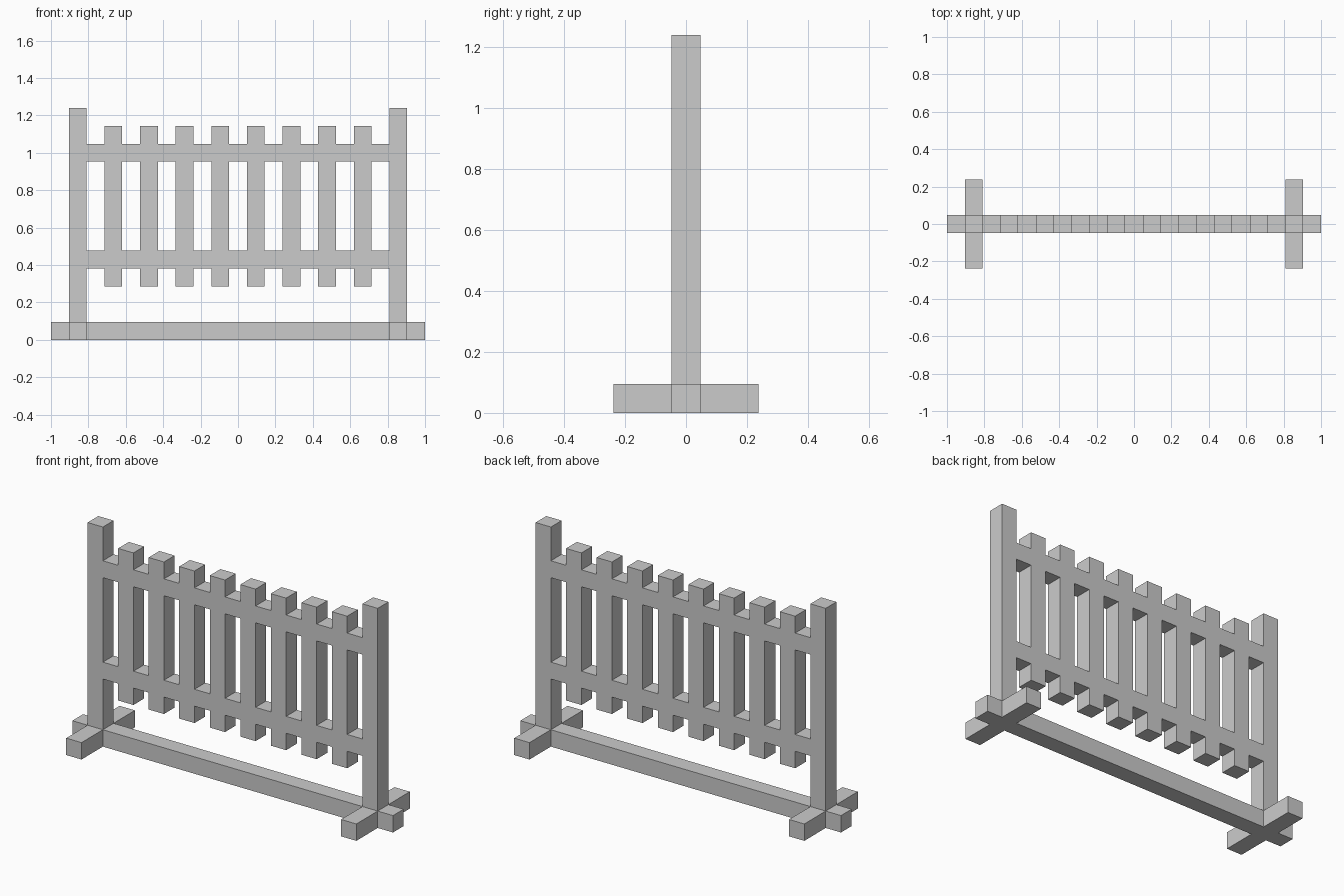
import bpy, bmesh
from itertools import product
from mathutils import Vector

if "Cube" in bpy.data.objects:
    bpy.data.objects.remove(bpy.data.objects["Cube"])

U = 2 / 21  # timber thickness; all sizes below are in this unit


def box(x0, x1, z0, z1, y=0.5):
    return ((x0, -y, z0), (x1, y, z1))


# Base: long beam with a cross foot at each end
beam = [box(-10.5, 10.5, 0, 1)]
feet = [box(s * 9 - 0.5, s * 9 + 0.5, 0, 1, 2.5) for s in (-1, 1)]


# Posts, divided where the rails join
def post(s):
    levels = (1, 4, 5, 10, 11, 13)
    return [box(s * 9 - 0.5, s * 9 + 0.5, a, b) for a, b in zip(levels, levels[1:])]


# Panel: two rails with eight pickets flush between the posts
rails = [box(-8.5, 8.5, z, z + 1) for z in (4, 10)]
pickets = [box(x - 0.5, x + 0.5, 3, 12) for x in range(-7, 8, 2)]

parts = {
    "base": beam + feet,
    "left_post": post(-1),
    "right_post": post(1),
    "picket_panel": rails + pickets,
}
everything = [b for boxes in parts.values() for b in boxes]


def inside(p, boxes):
    return any(all(lo[i] < p[i] < hi[i] for i in range(3)) for lo, hi in boxes)


# Joins a part's timbers into one skin, leaving out faces buried in joints
def build(name, boxes):
    cuts = [sorted({c[i] for b in boxes for c in b}) for i in range(3)]
    bm = bmesh.new()
    for cell in product(*(zip(c, c[1:]) for c in cuts)):
        mid = [(a + b) / 2 for a, b in cell]
        if not inside(mid, boxes):
            continue
        for axis, side in product(range(3), (0, 1)):
            probe = list(mid)
            probe[axis] = cell[axis][side] + (0.01 if side else -0.01)
            if inside(probe, everything):
                continue
            j, k = (axis + 1) % 3, (axis + 2) % 3
            ring = []
            for m, n in ((0, 0), (1, 0), (1, 1), (0, 1)):
                v = Vector()
                v[axis], v[j], v[k] = cell[axis][side], cell[j][m], cell[k][n]
                ring.append(bm.verts.new(v * U))
            bm.faces.new(ring if side else ring[::-1])
    bmesh.ops.remove_doubles(bm, verts=bm.verts[:], dist=0.0001)
    mesh = bpy.data.meshes.new(name)
    bm.to_mesh(mesh)
    bm.free()
    bpy.context.collection.objects.link(bpy.data.objects.new(name, mesh))


for name, boxes in parts.items():
    build(name, boxes)
